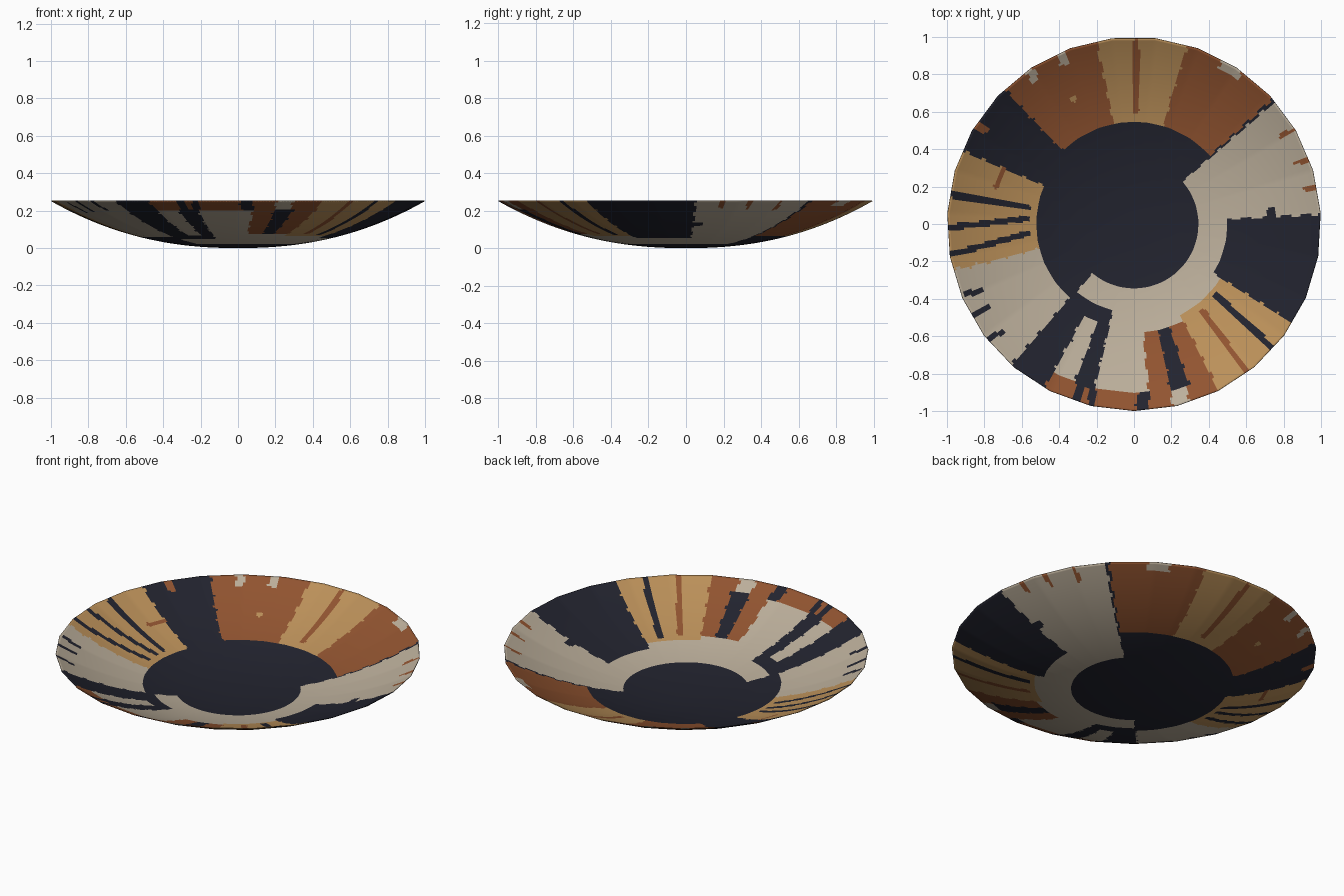
import bpy, bmesh, math, random

if "Cube" in bpy.data.objects:
    bpy.data.objects.remove(bpy.data.objects["Cube"])

random.seed(4)
NAVY, RUST, TAN, CREAM = range(4)
COLOURS = [("navy glaze", (0.016, 0.017, 0.028)), ("rust glaze", (0.287, 0.089, 0.030)),
           ("tan glaze", (0.503, 0.283, 0.102)), ("cream glaze", (0.503, 0.429, 0.328))]

# Painted sectors: colour, inner radius, outer radius, start and end angle in degrees
SECTORS = [
    (CREAM, 0.34, 1.1, 230, 401),
    (RUST, 0.55, 1.1, 42, 134),
    (TAN, 0.55, 1.1, 73.5, 101.5),
    (CREAM, 0.95, 1.1, 54.5, 62),
    (CREAM, 0.93, 1.1, 112, 115),
    (CREAM, 0.93, 1.1, 123, 126),
    (TAN, 0.52, 1.1, 157, 194.5),
    (CREAM, 0.52, 1.1, 194.5, 229.5),
    (NAVY, 0.48, 1.1, 229, 241.5),
    (NAVY, 0.48, 0.56, 241, 256),
    (RUST, 0.90, 1.1, 241.5, 271),
    (NAVY, 0.53, 0.91, 249.5, 256.5),
    (NAVY, 0.90, 1.1, 271, 275),
    (RUST, 0.58, 1.1, 275, 297),
    (NAVY, 0.58, 0.91, 282.5, 289),
    (CREAM, 0.91, 1.1, 282, 287.5),
    (TAN, 0.55, 1.1, 297, 328),
    (NAVY, 0.50, 1.1, 328, 363),
]
# Painted streaks: colour, x0, y0, x1, y1, half width
STREAKS = [
    (RUST, 0.01, 0.61, 0.01, 0.97, 0.018),
    (TAN, -0.33, 0.67, -0.32, 0.67, 0.015),
    (RUST, 0.79, 0.47, 0.87, 0.51, 0.014),
    (RUST, 0.87, 0.33, 0.95, 0.35, 0.013),
    (RUST, 0.92, 0.19, 0.98, 0.20, 0.013),
    (RUST, -0.80, 0.51, -0.86, 0.54, 0.022),
    (NAVY, -0.57, 0.09, -1.0, 0.16, 0.016),
    (NAVY, -0.57, 0.03, -1.0, -0.02, 0.016),
    (NAVY, -0.57, -0.05, -1.0, -0.17, 0.016),
    (RUST, -0.70, 0.29, -0.74, 0.20, 0.013),
    (NAVY, -0.82, -0.35, -0.90, -0.38, 0.015),
    (NAVY, -0.78, -0.45, -0.85, -0.49, 0.015),
    (NAVY, -0.71, -0.58, -0.77, -0.61, 0.015),
    (NAVY, -0.29, -0.88, -0.31, -0.97, 0.020),
    (NAVY, -0.22, -0.88, -0.23, -0.97, 0.018),
    (NAVY, 0.44, -0.38, 0.75, -0.67, 0.017),
    (RUST, 0.37, -0.47, 0.60, -0.79, 0.017),
    (NAVY, 0.73, 0.0, 0.735, 0.07, 0.022),
]


def glaze_at(x, y):
    colour = NAVY
    r, a = math.hypot(x, y), math.degrees(math.atan2(y, x)) % 360
    a += 0.4 * math.sin(r * 60) + 0.2 * math.sin(r * 131)
    for c, r0, r1, a0, a1 in SECTORS:
        if r0 <= r < r1 and (a0 <= a < a1 or a0 <= a + 360 < a1):
            colour = c
    for c, x0, y0, x1, y1, w in STREAKS:
        dx, dy = x1 - x0, y1 - y0
        t = max(0, min(1, ((x - x0) * dx + (y - y0) * dy) / (dx * dx + dy * dy)))
        if math.hypot(x - x0 - t * dx, y - y0 - t * dy) < w:
            colour = c
    return colour


# Shallow dish with a faceted rim
AROUND, RINGS, SIDES = 405, 84, 27
bm = bmesh.new()
centre = bm.verts.new((0, 0, 0))
rings = []
for i in range(1, RINGS + 1):
    s = i / RINGS
    ring = []
    for j in range(AROUND):
        a = 2 * math.pi * j / AROUND
        half = math.pi / SIDES
        facet = math.cos(half) / math.cos(a % (2 * half) - half)
        r = s * (1 + (facet - 1) * s)
        a += math.radians(3.4)
        ring.append(bm.verts.new((r * math.cos(a), r * math.sin(a), 0.25 * s ** 2.25)))
    rings.append(ring)
for j in range(AROUND):
    k = (j + 1) % AROUND
    bm.faces.new((centre, rings[0][j], rings[0][k]))
    for inner, outer in zip(rings, rings[1:]):
        bm.faces.new((inner[j], outer[j], outer[k], inner[k]))
for f in bm.faces:
    c = f.calc_center_median()
    f.material_index = glaze_at(c.x, c.y)
    f.smooth = True

mesh = bpy.data.meshes.new("dish")
bm.to_mesh(mesh)
bm.free()
for name, rgb in COLOURS:
    mat = bpy.data.materials.new(name)
    mat.diffuse_color = (*rgb, 1)
    mat.use_nodes = True
    mat.node_tree.nodes["Principled BSDF"].inputs["Base Color"].default_value = mat.diffuse_color
    mesh.materials.append(mat)
dish = bpy.data.objects.new("dish", mesh)
bpy.context.collection.objects.link(dish)

# Thin wall, grown upward so the base stays on the ground
wall = dish.modifiers.new("wall", 'SOLIDIFY')
wall.thickness = 0.004
wall.offset = 1
bpy.context.view_layer.objects.active = dish
dish.select_set(True)
bpy.ops.object.shade_smooth_by_angle(angle=math.radians(40))
